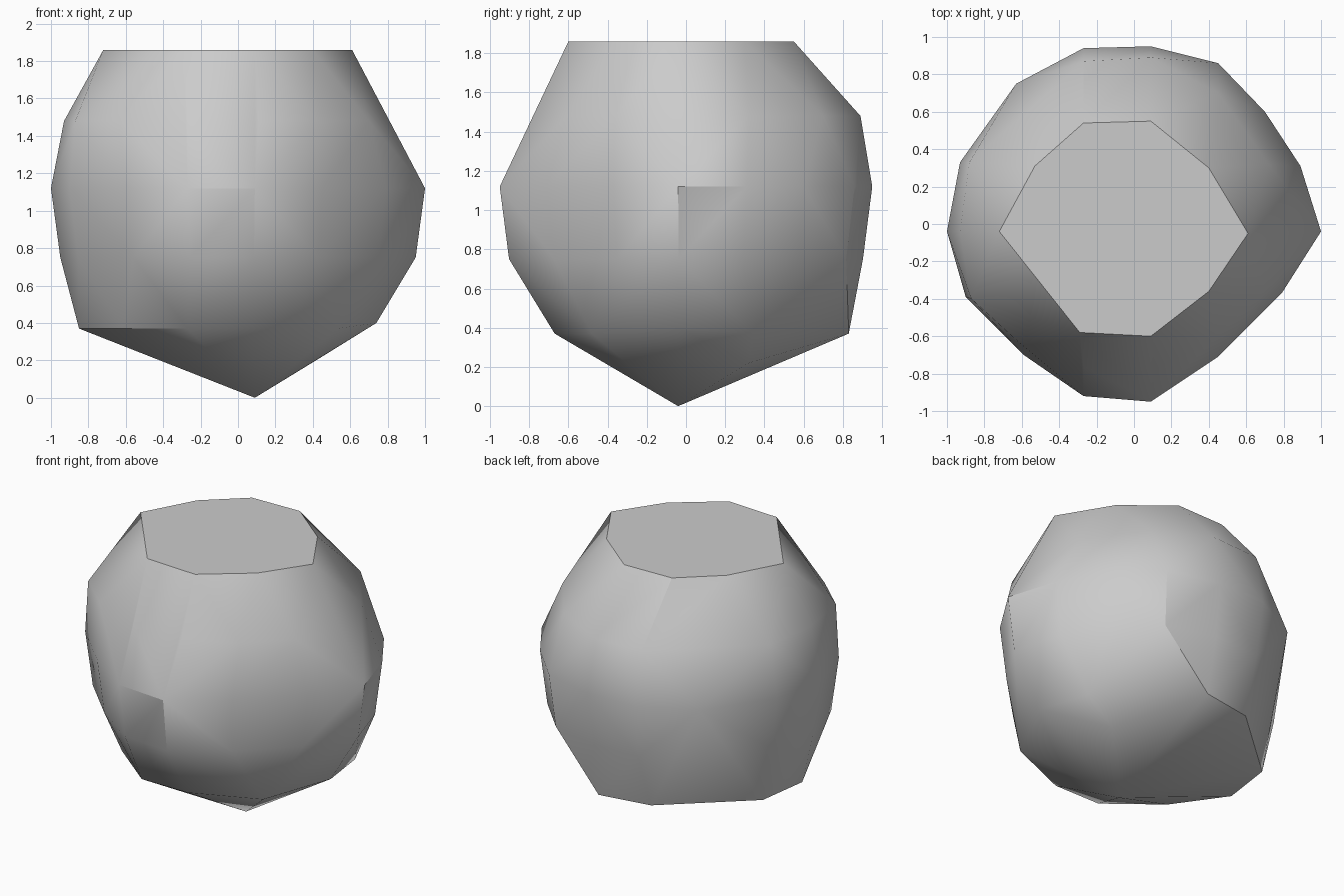
import bpy
import bmesh
import math

default_cube = bpy.data.objects.get("Cube")
if default_cube:
    bpy.data.objects.remove(default_cube, do_unlink=True)


def make_material(name, colour):
    material = bpy.data.materials.new(name)
    material.use_nodes = True
    material.diffuse_color = colour
    shader = material.node_tree.nodes["Principled BSDF"]
    shader.inputs["Base Color"].default_value = colour
    return material


def ring(outline, height, scale=1):
    """Place an outline at a height, scaled about the centre."""
    return [(x * scale, y * scale, height) for x, y in outline]


def hull_object(name, points, material):
    """Wrap a faceted skin around the points and merge its flat regions."""
    bm = bmesh.new()
    for point in points:
        bm.verts.new(point)
    result = bmesh.ops.convex_hull(bm, input=bm.verts[:], use_existing_faces=False)
    unused = set(result["geom_interior"]) | set(result["geom_unused"])
    loose = [item for item in unused
             if isinstance(item, bmesh.types.BMVert) and item.is_valid]
    bmesh.ops.delete(bm, geom=loose, context="VERTS")
    bmesh.ops.dissolve_limit(bm, angle_limit=math.radians(1),
                             verts=bm.verts[:], edges=bm.edges[:])
    bmesh.ops.recalc_face_normals(bm, faces=bm.faces[:])
    mesh = bpy.data.meshes.new(name)
    bm.to_mesh(mesh)
    bm.free()
    mesh.materials.append(material)
    obj = bpy.data.objects.new(name, mesh)
    bpy.context.collection.objects.link(obj)
    return obj


# Flat cut across the top
top_cut = [(-.72, -.04), (-.53, .31), (-.27, .54), (.09, .55), (.4, .3),
           (.61, -.05), (.4, -.36), (.09, -.6), (-.29, -.58)]

# Shoulder below the top cut
shoulder = [(-.93, -.04), (-.88, .33), (-.27, .87), (.09, .89), (.45, .7),
            (.72, .32), (.8, -.04), (.7, -.36), (.44, -.61),
            (.11, -.78), (-.27, -.76), (-.63, -.62), (-.87, -.4)]

# Widest outline, with one back corner that only the belly has
belly = [(-1, -.04), (-.93, .33), (-.27, .94), (.09, .95),
         (.45, .86), (.7, .6), (.89, .31), (1, -.04), (.79, -.37),
         (.45, -.71), (.09, -.95), (-.27, -.92), (-.59, -.7), (-.9, -.39)]
belly_corner = [(-.63, .75)]

# Rim where the sides turn into the pointed underside
lower_rim = [(-.85, -.06), (-.8, .3), (-.27, .77), (.09, .83), (.66, .34),
             (.53, -.48), (.08, -.67), (-.27, -.67), (-.61, -.4)]

# Off-centre lowest point, an underside ridge corner and the raised rim corner
underside = [(.09, -.04, 0), (.45, .32, .22), (.74, -.04, .4)]

points = (ring(top_cut, 1.86)
          + ring(shoulder, 1.48)
          + ring(belly + belly_corner, 1.12)
          + ring(belly, .75, .95)
          + ring(lower_rim, .37)
          + underside)

stone_grey = make_material("stone grey", (.6, .6, .6, 1))
stone = hull_object("faceted_stone", points, stone_grey)

# Soft shading over the shallow facets, crisp rims
bpy.ops.object.select_all(action="DESELECT")
stone.select_set(True)
bpy.context.view_layer.objects.active = stone
bpy.ops.object.shade_smooth_by_angle(angle=math.radians(30))
